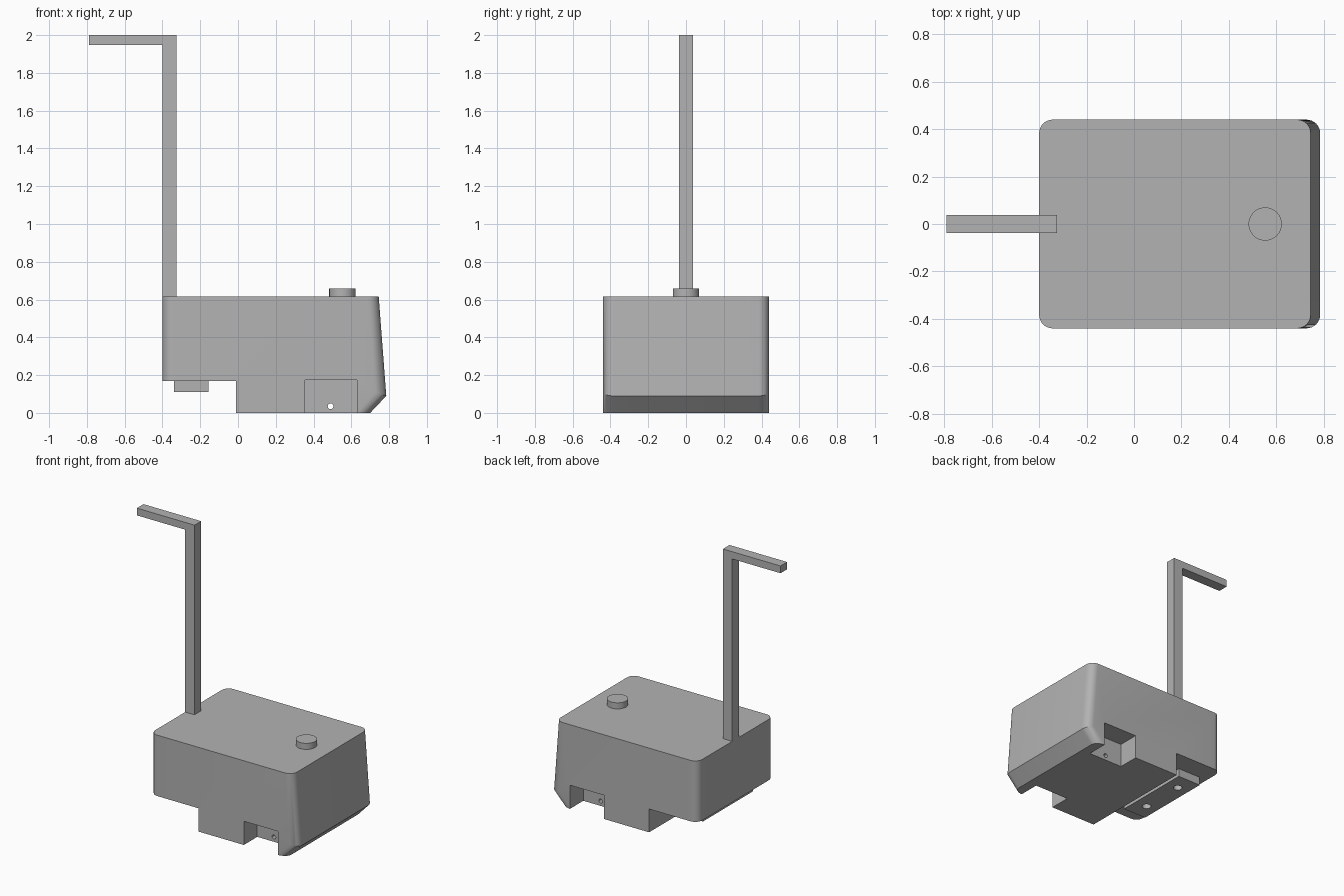
import bpy
import bmesh
import math
from mathutils import Vector

cube = bpy.data.objects.get("Cube")
if cube:
    bpy.data.objects.remove(cube, do_unlink=True)

GREY = (0.45, 0.45, 0.45, 1)
grey = bpy.data.materials.new("plain grey")
grey.use_nodes = True
grey.diffuse_color = GREY
grey.node_tree.nodes["Principled BSDF"].inputs["Base Color"].default_value = GREY


def activate(obj):
    bpy.ops.object.select_all(action="DESELECT")
    obj.select_set(True)
    bpy.context.view_layer.objects.active = obj


def make_object(name, bm):
    bmesh.ops.recalc_face_normals(bm, faces=bm.faces)
    mesh = bpy.data.meshes.new(name)
    bm.to_mesh(mesh)
    bm.free()
    mesh.materials.append(grey)
    obj = bpy.data.objects.new(name, mesh)
    bpy.context.collection.objects.link(obj)
    return obj


def extrude_profile(name, points, half, fillet=0, is_round=None):
    """Extrude an xz outline from -half to half in y, rounding chosen side edges."""
    bm = bmesh.new()
    face = bm.faces.new([bm.verts.new((x, -half, z)) for x, z in points])
    new = bmesh.ops.extrude_face_region(bm, geom=[face])["geom"]
    verts = [g for g in new if isinstance(g, bmesh.types.BMVert)]
    bmesh.ops.translate(bm, verts=verts, vec=(0, 2 * half, 0))
    if fillet:
        edges = [e for e in bm.edges
                 if abs(e.verts[0].co.y - e.verts[1].co.y) < 0.01
                 and is_round((e.verts[0].co + e.verts[1].co) / 2)]
        bmesh.ops.bevel(bm, geom=edges, offset=fillet, segments=8,
                        profile=0.5, affect="EDGES")
    return make_object(name, bm)


def box(name, low, high):
    bm = bmesh.new()
    low, high = Vector(low), Vector(high)
    bmesh.ops.create_cube(bm, size=1)
    bmesh.ops.scale(bm, vec=high - low, verts=bm.verts)
    bmesh.ops.translate(bm, vec=(low + high) / 2, verts=bm.verts)
    return make_object(name, bm)


def cylinder(name, centre, radius, depth, along_y=False):
    bm = bmesh.new()
    bmesh.ops.create_cone(bm, cap_ends=True, segments=48, radius1=radius,
                          radius2=radius, depth=depth)
    obj = make_object(name, bm)
    obj.location = centre
    if along_y:
        obj.rotation_euler.x = math.pi / 2
    return obj


def cut(target, cutters):
    for cutter in cutters:
        cutter.hide_render = True
        mod = target.modifiers.new("cut", "BOOLEAN")
        mod.operation = "DIFFERENCE"
        mod.solver = "EXACT"
        mod.object = cutter
        activate(target)
        bpy.ops.object.modifier_apply(modifier=mod.name)
        bpy.data.objects.remove(cutter, do_unlink=True)


# Body with raised tail, sloped nose and chamfered chin
outline = [(-0.4, 0.17), (-0.01, 0.17), (-0.01, 0), (0.7, 0),
           (0.785, 0.09), (0.745, 0.615), (-0.4, 0.615)]
body = extrude_profile(
    "body", outline, 0.44, 0.057,
    lambda c: c.x < -0.39 or (c.x > 0.72 and 0.01 < c.z < 0.6))

# Wheel recesses on both sides and the axle hole between them
cutters = [box("recess_cutter", (0.355, min(s * 0.285, s * 0.6), -0.1),
               (0.63, max(s * 0.285, s * 0.6), 0.173)) for s in (-1, 1)]
cutters.append(cylinder("axle_cutter", (0.49, 0, 0.035), 0.015, 0.8, True))
cut(body, cutters)

# Caster mount under the tail with two sockets
mount = box("caster_mount", (-0.34, -0.29, 0.11), (-0.155, 0.29, 0.17))
cut(mount, [cylinder("socket_cutter", (-0.25, s * 0.165, 0.11), 0.03, 0.1)
            for s in (-1, 1)])

# Mast with arm, and top button
mast = extrude_profile("mast", [(-0.4, 0.615), (-0.325, 0.615), (-0.325, 2), (-0.79, 2),
                                (-0.79, 1.947), (-0.4, 1.947)], 0.038)
button = cylinder("top_button", (0.553, 0, 0.637), 0.07, 0.045)

for obj in (body, mount, button):
    activate(obj)
    bpy.ops.object.shade_smooth_by_angle(angle=math.radians(25))
